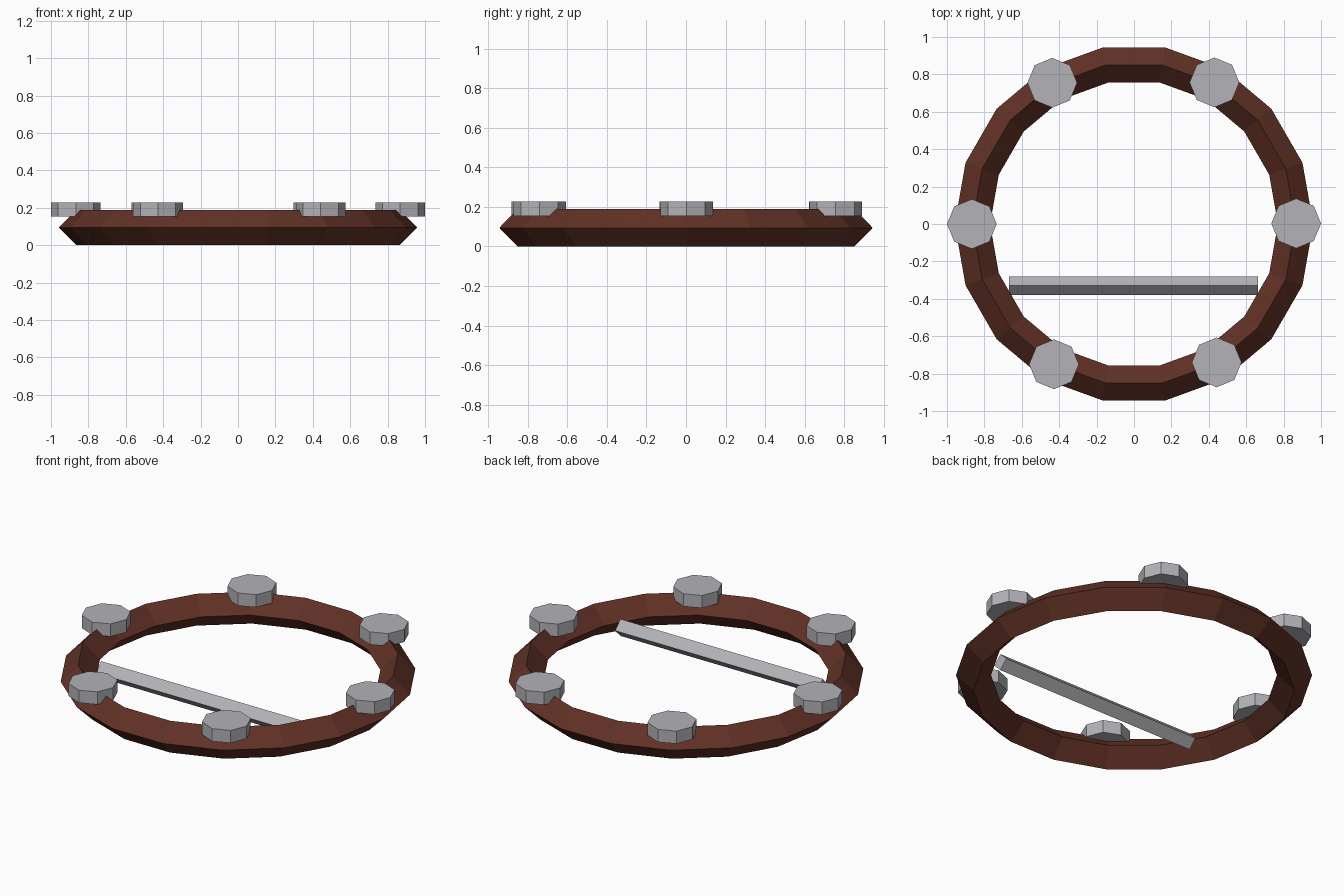
import bpy, bmesh, math
from mathutils import Matrix

if "Cube" in bpy.data.objects:
    bpy.data.objects.remove(bpy.data.objects["Cube"])


def material(name, rgb):
    m = bpy.data.materials.new(name)
    m.diffuse_color = (*rgb, 1)
    m.use_nodes = True
    m.node_tree.nodes["Principled BSDF"].inputs["Base Color"].default_value = m.diffuse_color
    return m


brown = material("dark_red_brown", (0.12, 0.031, 0.019))
silver = material("silver_grey", (0.45, 0.45, 0.48))


def finish(obj, name, mat):
    obj.name = name
    obj.data.materials.append(mat)


def prism(name, sides, radius, depth, matrix, mat):
    mesh = bpy.data.meshes.new(name)
    bm = bmesh.new()
    bmesh.ops.create_cone(bm, cap_ends=True, segments=sides, radius1=radius,
                          radius2=radius, depth=depth, matrix=matrix)
    bm.to_mesh(mesh)
    bm.free()
    obj = bpy.data.objects.new(name, mesh)
    bpy.context.collection.objects.link(obj)
    finish(obj, name, mat)


# Diamond-section ring
bpy.ops.mesh.primitive_torus_add(major_segments=18, minor_segments=4,
                                 major_radius=0.864, minor_radius=0.0945,
                                 location=(0, 0, 0.0945))
finish(bpy.context.object, "ring", brown)

# Six octagonal studs sunk into the ring's ridge
studs = [(0.867, 0.003), (0.43, 0.757), (-0.437, 0.755),
         (-0.867, 0.0), (-0.428, -0.75), (0.442, -0.74)]
for i, (x, y) in enumerate(studs):
    prism(f"stud_{i + 1}", 8, 0.133, 0.075,
          Matrix.Translation((x, y, 0.191)), silver)

# Straight square bar, resting on edge, inside the ring
prism("cross_bar", 4, 0.05, 1.33,
      Matrix.Translation((-0.003, -0.33, 0.075)) @ Matrix.Rotation(math.pi / 2, 4, 'Y'),
      silver)
